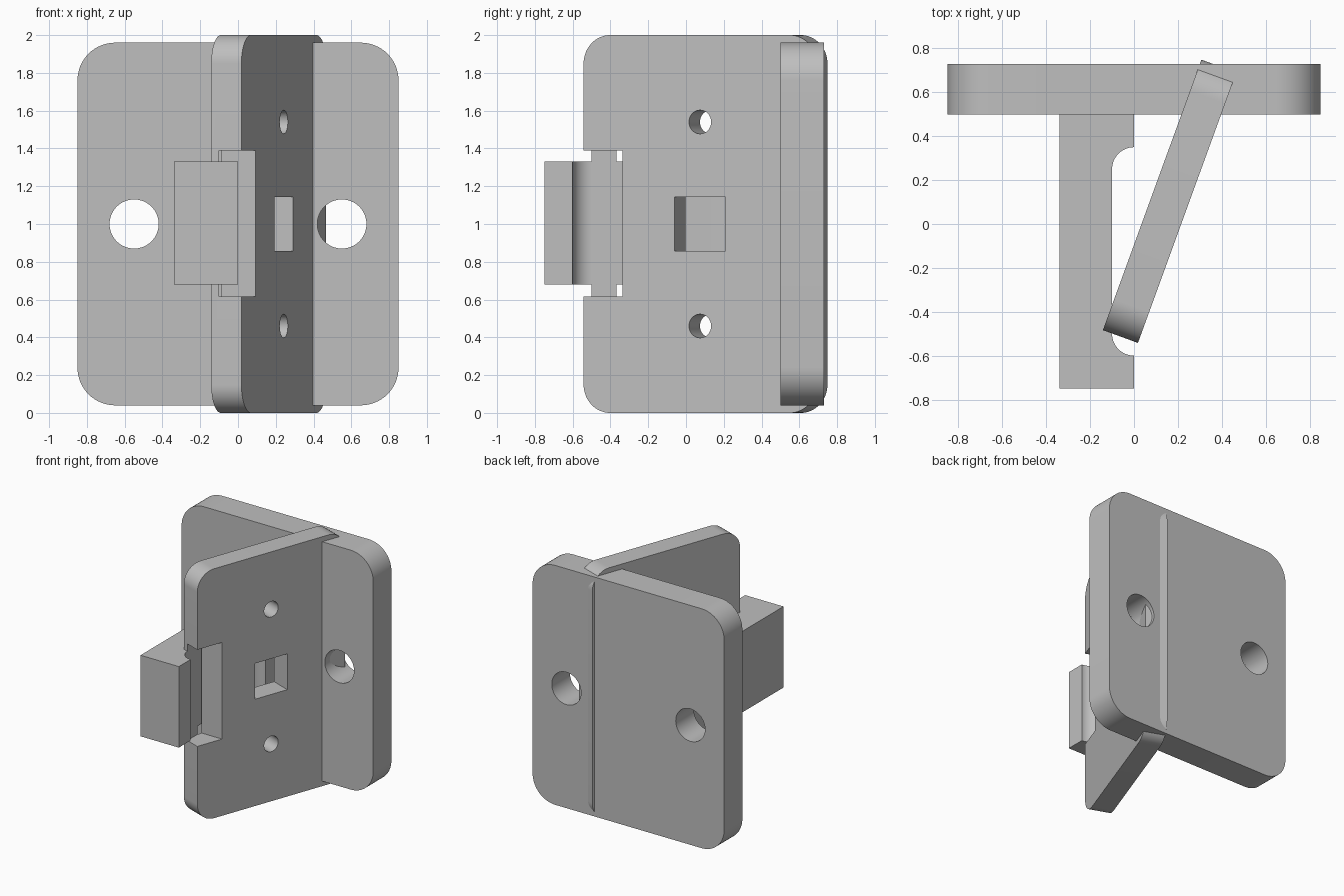
import bpy, bmesh, math
from mathutils import Matrix, Vector

cube = bpy.data.objects.get("Cube")
if cube:
    bpy.data.objects.remove(cube)

grey = bpy.data.materials.new("light_grey")
grey.use_nodes = True
colour = (0.52, 0.52, 0.52, 1)
grey.diffuse_color = colour
grey.node_tree.nodes["Principled BSDF"].inputs["Base Color"].default_value = colour


def slab(name, size, radius, matrix):
    """Rounded rectangle in local x and y, extruded along local z about its centre."""
    w, h, depth = size
    bm = bmesh.new()
    steps = 16 if radius else 0
    verts = []
    for quarter, (sx, sy) in enumerate([(1, 1), (-1, 1), (-1, -1), (1, -1)]):
        for i in range(steps + 1):
            a = math.pi / 2 * (quarter + i / max(steps, 1))
            x = sx * (w / 2 - radius) + radius * math.cos(a)
            y = sy * (h / 2 - radius) + radius * math.sin(a)
            verts.append(bm.verts.new((x, y, -depth / 2)))
    face = bm.faces.new(verts)
    grown = bmesh.ops.extrude_face_region(bm, geom=[face])["geom"]
    top = [v for v in grown if isinstance(v, bmesh.types.BMVert)]
    bmesh.ops.translate(bm, verts=top, vec=Vector((0, 0, depth)))
    bmesh.ops.remove_doubles(bm, verts=bm.verts, dist=1e-5)
    bmesh.ops.recalc_face_normals(bm, faces=bm.faces)
    bm.transform(matrix)
    mesh = bpy.data.meshes.new(name)
    bm.to_mesh(mesh)
    bm.free()
    mesh.materials.append(grey)
    obj = bpy.data.objects.new(name, mesh)
    bpy.context.collection.objects.link(obj)
    return obj


def select(obj):
    bpy.ops.object.select_all(action="DESELECT")
    obj.select_set(True)
    bpy.context.view_layer.objects.active = obj


def finish(obj, cutters):
    """Cut the openings, discard the cutters and shade the curved walls smooth."""
    select(obj)
    for cutter in cutters:
        mod = obj.modifiers.new("cut", "BOOLEAN")
        mod.operation = "DIFFERENCE"
        mod.solver = "EXACT"
        mod.object = cutter
        bpy.ops.object.modifier_apply(modifier=mod.name)
        bpy.data.objects.remove(cutter)
    bpy.ops.object.shade_smooth_by_angle(angle=math.radians(30))


move = Matrix.Translation
upright = Matrix.Rotation(math.pi / 2, 4, "X")

# Back plate with two screw holes
back = move((0, 0.615, 1)) @ upright
back_plate = slab("back_plate", (1.7, 1.92, 0.23), 0.2, back)
finish(back_plate, [slab("screw_hole", (0.26, 0.26, 1), 0.13, back @ move((x, 0, 0)))
                    for x in (-0.55, 0.55)])

# Block standing out from the back plate, with a round-cornered recess in its side
block = slab("block", (0.34, 1.25, 0.65), 0, move((-0.17, -0.125, 1.005)))
finish(block, [slab("recess", (0.2, 0.95, 2), 0.1, move((0, -0.125, 1)))])

# Swung plate, turned about the vertical, with pin holes, a window and a front notch
swing = move((0.1625, 0.1035, 1)) @ Matrix.Rotation(math.radians(70), 4, "Z") @ upright
swung_plate = slab("swung_plate", (1.312, 2, 0.17), 0.15, swing)
cuts = [slab("pin_hole", (0.125, 0.125, 1), 0.0625, swing @ move((0, z, 0)))
        for z in (-0.54, 0.54)]
cuts.append(slab("window", (0.287, 0.287, 1), 0, swing))
cuts.append(slab("notch", (0.5, 0.5, 0.775), 0, move((0.15, -0.585, 1.0025))))
finish(swung_plate, cuts)
